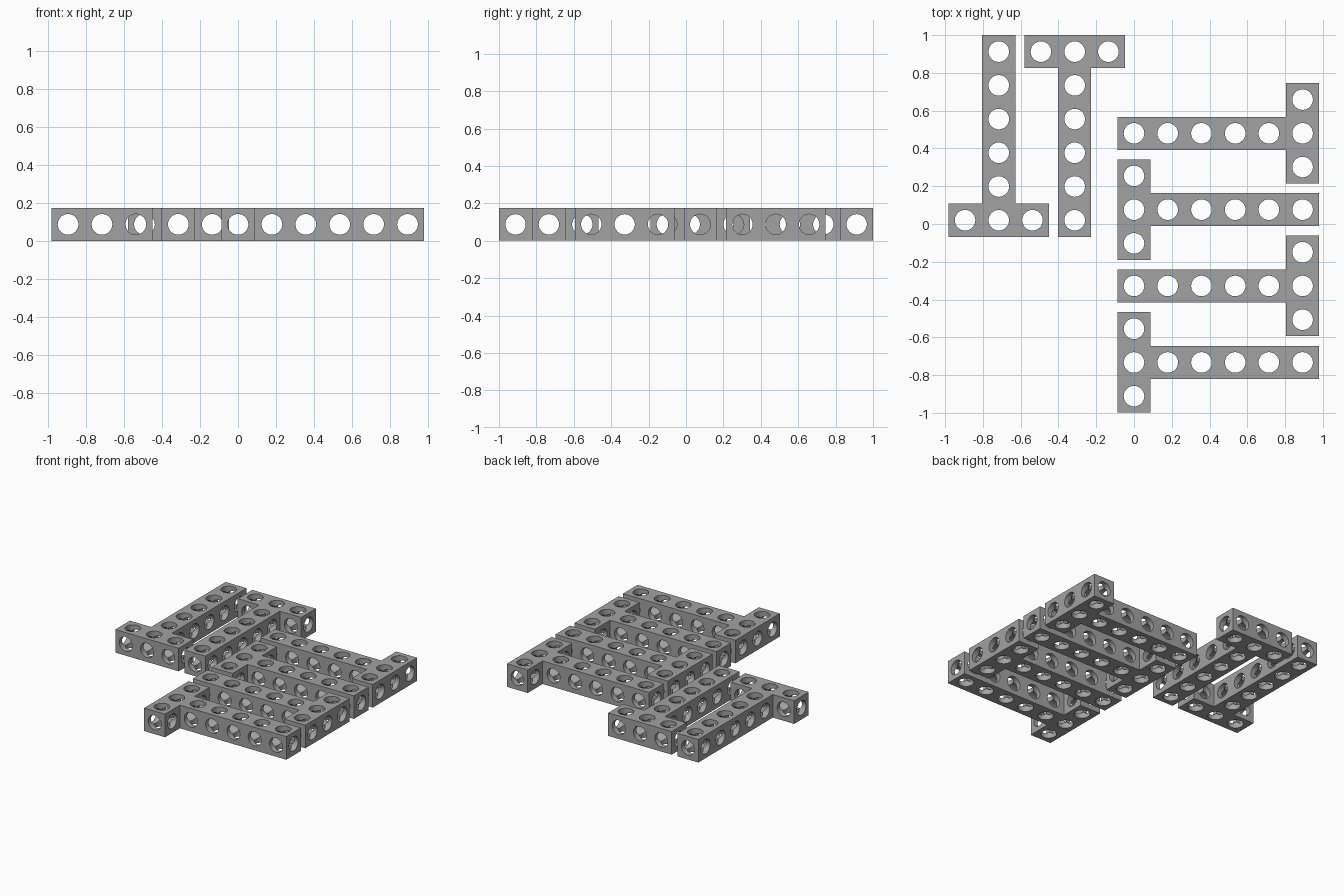
import bpy, bmesh, math
from mathutils import Matrix, Vector

if "Cube" in bpy.data.objects:
    bpy.data.objects.remove(bpy.data.objects["Cube"])

PITCH = 0.1785      # hole spacing
HALF = 0.0875       # half the beam width
RADIUS = 0.0545     # bore radius

grey = bpy.data.materials.new("mid grey")
grey.diffuse_color = (0.36, 0.36, 0.36, 1)
grey.use_nodes = True
grey.node_tree.nodes["Principled BSDF"].inputs["Base Color"].default_value = grey.diffuse_color


def make_object(name, bm):
    bmesh.ops.recalc_face_normals(bm, faces=bm.faces)
    mesh = bpy.data.meshes.new(name)
    bm.to_mesh(mesh)
    bm.free()
    obj = bpy.data.objects.new(name, mesh)
    bpy.context.collection.objects.link(obj)
    return obj


def make_bores(name, axis, centres):
    """A set of parallel, separate cylinders along one axis."""
    bm = bmesh.new()
    turn = Vector((0, 0, 1)).rotation_difference(Vector(axis)).to_matrix().to_4x4()
    for x, y in centres:
        bmesh.ops.create_cone(bm, cap_ends=True, segments=32, radius1=RADIUS,
                              radius2=RADIUS, depth=3,
                              matrix=Matrix.Translation((x, y, HALF)) @ turn)
    obj = make_object(name, bm)
    obj.hide_render = True
    return obj


# Solid T: crossbar along y at the origin, stem along +x
arm, end = PITCH + HALF, 5 * PITCH + HALF
outline = [(-HALF, -arm), (HALF, -arm), (HALF, -HALF), (end, -HALF),
           (end, HALF), (HALF, HALF), (HALF, arm), (-HALF, arm)]
bm = bmesh.new()
face = bm.faces.new([bm.verts.new((x, y, 0)) for x, y in outline])
top = bmesh.ops.extrude_face_region(bm, geom=[face])["geom"]
bmesh.ops.translate(bm, vec=(0, 0, 2 * HALF),
                    verts=[v for v in top if isinstance(v, bmesh.types.BMVert)])
body = make_object("t_beam_blank", bm)
body.data.materials.append(grey)

# Bores in all three directions through every cell
stem = [(i * PITCH, 0) for i in range(6)]
sides = [(0, -PITCH), (0, PITCH)]
cutters = [make_bores("bores_up", (0, 0, 1), stem + sides),
           make_bores("bores_across", (0, 1, 0), stem),
           make_bores("bores_along", (1, 0, 0), [(0, 0)] + sides)]
for cutter in cutters:
    mod = body.modifiers.new(cutter.name, 'BOOLEAN')
    mod.operation = 'DIFFERENCE'
    mod.solver = 'EXACT'
    mod.object = cutter

bpy.context.view_layer.update()
graph = bpy.context.evaluated_depsgraph_get()
beam_mesh = bpy.data.meshes.new_from_object(body.evaluated_get(graph))
beam_mesh.name = "t_beam"
beam_mesh.materials.clear()
beam_mesh.materials.append(grey)
for poly in beam_mesh.polygons:
    poly.material_index = 0
for obj in [body] + cutters:
    bpy.data.objects.remove(obj)

# Six copies: crossbar centre and heading of the stem
far = 5 * PITCH
layout = [("left_beam", -0.716, 0.02, 90),
          ("middle_beam", -0.314, 0.9125, -90),
          ("right_beam_1", far, 0.480, 180),
          ("right_beam_2", 0, 0.076, 0),
          ("right_beam_3", far, -0.328, 180),
          ("right_beam_4", 0, -0.733, 0)]
for name, x, y, angle in layout:
    obj = bpy.data.objects.new(name, beam_mesh)
    obj.location = (x, y, 0)
    obj.rotation_euler.z = math.radians(angle)
    bpy.context.collection.objects.link(obj)

# Smooth bores, crisp edges
bpy.context.view_layer.objects.active = obj
obj.select_set(True)
bpy.ops.object.shade_smooth_by_angle(angle=math.radians(30))
